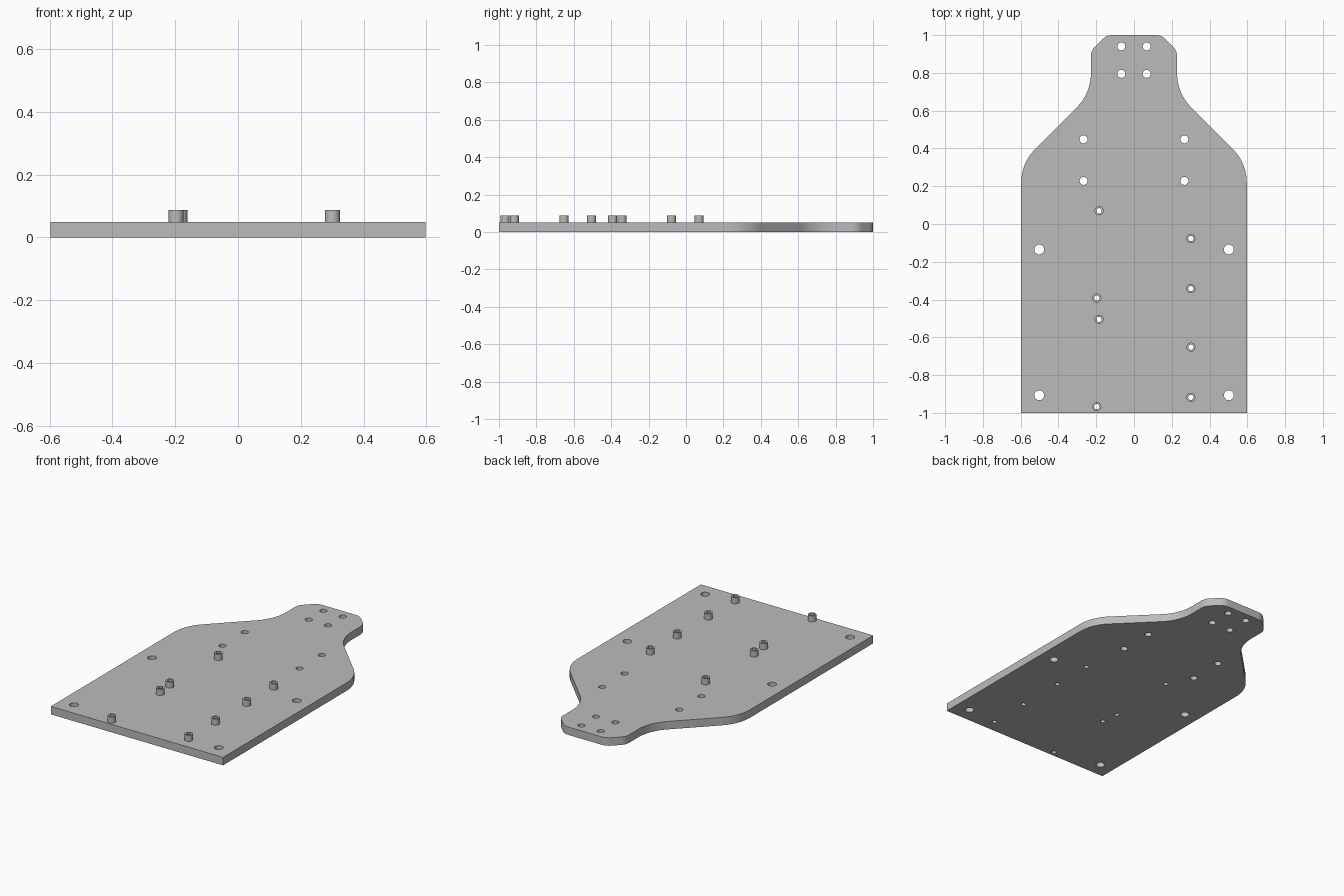
import bpy, bmesh
from math import cos, sin, pi, radians
from mathutils import Vector

if "Cube" in bpy.data.objects:
    bpy.data.objects.remove(bpy.data.objects["Cube"], do_unlink=True)

PLATE_TOP, POST_TOP = 0.05, 0.088
POST_R, BORE_R = 0.024, 0.014

grey = bpy.data.materials.new("plain grey")
grey.use_nodes = True
grey.diffuse_color = (0.5, 0.5, 0.5, 1)
grey.node_tree.nodes["Principled BSDF"].inputs["Base Color"].default_value = (0.5, 0.5, 0.5, 1)


def circle(x, y, r, n=32):
    return [(x + r * cos(2 * pi * i / n), y + r * sin(2 * pi * i / n)) for i in range(n)]


def fillet(a, corner, b, r, steps=12):
    """Points of an arc that rounds the corner between a and b."""
    a, c, b = Vector(a), Vector(corner), Vector(b)
    u, v = (a - c).normalized(), (b - c).normalized()
    half = u.angle(v) / 2
    centre = c + (u + v).normalized() * r / sin(half)
    start = c + u * r * cos(half) / sin(half) - centre
    end = c + v * r * cos(half) / sin(half) - centre
    sweep = start.angle(end)
    return [tuple(centre + (start * sin(sweep * (1 - i / steps))
                            + end * sin(sweep * i / steps)) / sin(sweep))
            for i in range(steps + 1)]


def extrude_loops(name, loops, z0, z1):
    """Solid made from an outline with holes."""
    curve = bpy.data.curves.new(name, "CURVE")
    curve.dimensions, curve.fill_mode = "2D", "BOTH"
    curve.extrude = (z1 - z0) / 2
    for loop in loops:
        s = curve.splines.new("POLY")
        s.points.add(len(loop) - 1)
        for p, (x, y) in zip(s.points, loop):
            p.co = (x, y, 0, 1)
        s.use_cyclic_u = True
    obj = bpy.data.objects.new(name, curve)
    bpy.context.collection.objects.link(obj)
    bpy.ops.object.select_all(action="DESELECT")
    obj.select_set(True)
    bpy.context.view_layer.objects.active = obj
    bpy.ops.object.convert(target="MESH")
    obj = bpy.context.view_layer.objects.active
    bm = bmesh.new()
    bm.from_mesh(obj.data)
    bmesh.ops.translate(bm, verts=bm.verts, vec=(0, 0, (z0 + z1) / 2))
    bmesh.ops.remove_doubles(bm, verts=bm.verts, dist=1e-5)
    bmesh.ops.recalc_face_normals(bm, faces=bm.faces)
    bm.to_mesh(obj.data)
    bm.free()
    obj.data.materials.clear()
    obj.data.materials.append(grey)
    bpy.ops.object.shade_smooth_by_angle(angle=radians(30))
    return obj


# Half outline: corner position and rounding radius, from the front edge to the neck
corners = [((0.597, -1), 0), ((0.597, 0.323), 0.25), ((0.228, 0.692), 0.26),
           ((0.228, 0.918), 0.075), ((0.146, 1), 0.075), ((0, 1), 0)]
half = [corners[0][0]]
for (a, _), (c, r), (b, _) in zip(corners, corners[1:], corners[2:]):
    half += fillet(a, c, b, r)
outline = half + [(-x, y) for x, y in reversed(half)]

# Mirrored screw holes: x, y, radius
screws = [(0.067, 0.94, 0.021), (0.067, 0.795, 0.021), (0.267, 0.448, 0.021),
          (0.267, 0.228, 0.021), (0.502, -0.135, 0.026), (0.502, -0.907, 0.026)]
holes = [circle(side * x, y, r) for x, y, r in screws for side in (-1, 1)]

# Two groups of four hollow standoffs
posts = [(-0.185, 0.07), (0.301, -0.077), (0.301, -0.342), (-0.185, -0.505),
         (-0.197, -0.392), (0.301, -0.652), (0.301, -0.918), (-0.197, -0.967)]
bores = [circle(x, y, BORE_R) for x, y in posts]

extrude_loops("base_plate", [outline] + holes + bores, 0, PLATE_TOP)
for i, ((x, y), bore) in enumerate(zip(posts, bores), 1):
    extrude_loops(f"standoff_{i}", [circle(x, y, POST_R), bore], PLATE_TOP, POST_TOP)
